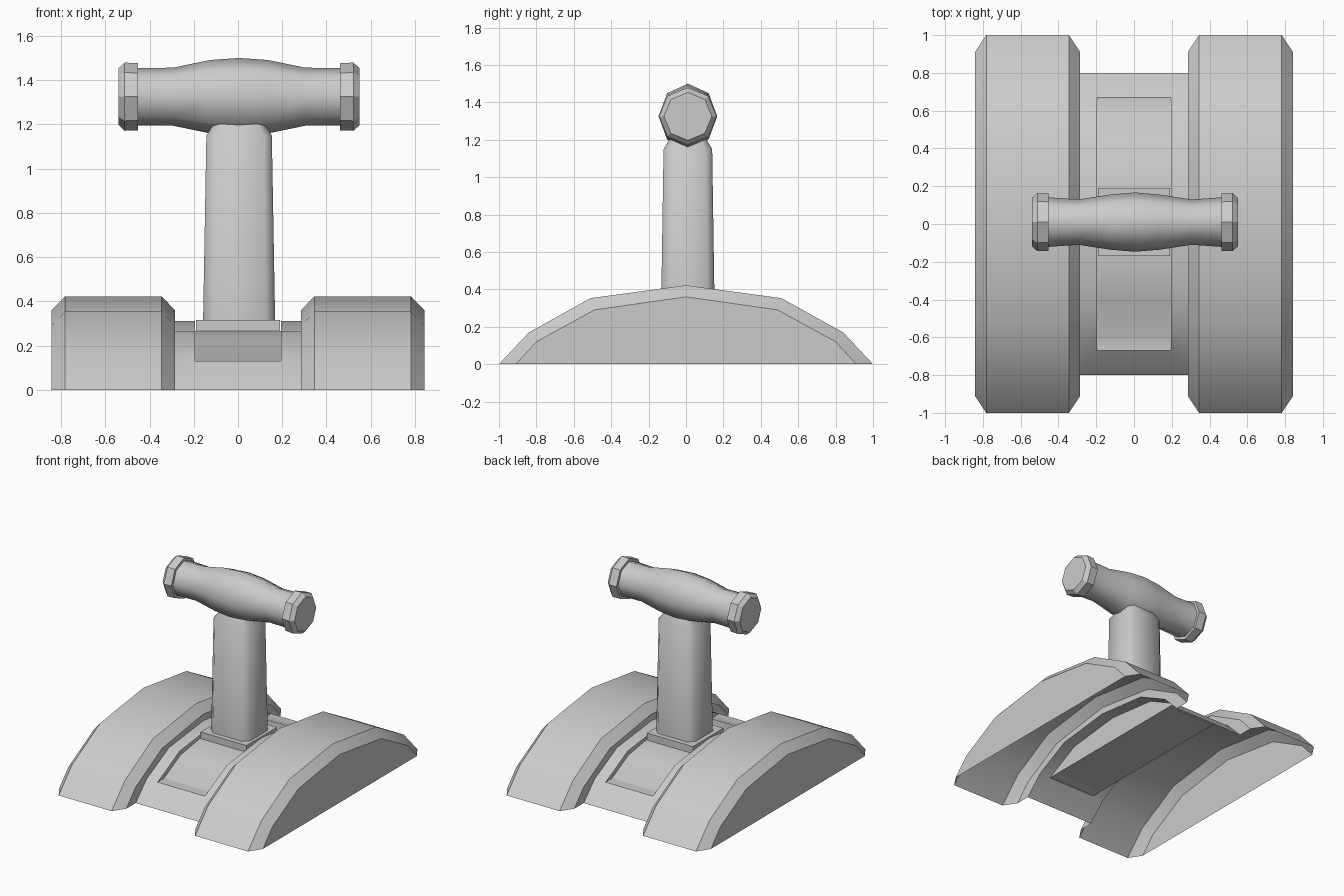
import bpy, bmesh, math

if "Cube" in bpy.data.objects:
    bpy.data.objects.remove(bpy.data.objects["Cube"])


def finish(name, bm, angle=30):
    bmesh.ops.remove_doubles(bm, verts=bm.verts, dist=0.0005)
    bmesh.ops.recalc_face_normals(bm, faces=bm.faces)
    me = bpy.data.meshes.new(name)
    bm.to_mesh(me)
    bm.free()
    ob = bpy.data.objects.new(name, me)
    bpy.context.collection.objects.link(ob)
    bpy.ops.object.select_all(action='DESELECT')
    ob.select_set(True)
    bpy.context.view_layer.objects.active = ob
    bpy.ops.object.shade_smooth_by_angle(angle=math.radians(angle))
    return ob


def loft(bm, rings, closed=True, caps=True):
    rows = [[bm.verts.new(p) for p in r] for r in rings]
    n = len(rows[0])
    for a, b in zip(rows, rows[1:]):
        for i in range(n if closed else n - 1):
            j = (i + 1) % n
            bm.faces.new((a[i], a[j], b[j], b[i]))
    if caps:
        bm.faces.new(rows[0])
        bm.faces.new(rows[-1])


def arch(half):
    """Mirror half an arch profile (y, z) given from the foot to the crown."""
    return [(-y, z) for y, z in half] + list(reversed(half[:-1]))


def at_x(x, prof):
    return [(x, y, z) for y, z in prof]


FULL = arch([(1.0, 0), (0.84, 0.17), (0.51, 0.353), (0, 0.422)])
SIDE = arch([(0.91, 0), (0.80, 0.12), (0.49, 0.29), (0, 0.36)])
MID = arch([(0.80, 0), (0.67, 0.13), (0.41, 0.263), (0, 0.31)])
SLOT = 0.195

# Base shell, open underneath: bevelled arches and the lower bridge rails
bm = bmesh.new()
for s in (-1, 1):
    loft(bm, [at_x(s * x, p) for x, p in ((0.842, SIDE), (0.782, FULL), (0.345, FULL),
                                          (0.285, SIDE), (0.285, MID), (SLOT, MID))],
         closed=False, caps=False)
    # outer side wall
    bm.faces.new([bm.verts.new(p) for p in at_x(s * 0.842, SIDE)])
    # bridge lip in front of and behind the slot
    bm.faces.new([bm.verts.new(p) for p in ((-SLOT, s * 0.8, 0), (SLOT, s * 0.8, 0),
                                            (SLOT, s * 0.67, 0.13), (-SLOT, s * 0.67, 0.13))])
finish("base_shell", bm)

# Recessed insert: slot walls, floor and sunken panels
bm = bmesh.new()
for x in (-SLOT, SLOT):
    bm.faces.new([bm.verts.new(p) for p in at_x(x, MID[1:-1])])
panel = arch([(0.67, 0.13), (0.595, 0.13), (0.40, 0.23), (0.17, 0.266), (0, 0.266)])
loft(bm, [at_x(x, panel) for x in (-SLOT, SLOT)], closed=True, caps=False)
finish("slot_insert", bm)

# Plate under the post
bm = bmesh.new()
loft(bm, [[(-0.19, -0.17, z), (0.19, -0.17, z), (0.19, 0.19, z), (-0.19, 0.19, z)]
          for z in (0.255, 0.316)])
finish("post_plate", bm)


# Tapered post with chamfered corners
def chamfered(hx, hy, c, z):
    q = [(hx, hy - c), (hx - c, hy)]
    pts = q + [(-x, y) for x, y in reversed(q)]
    pts += [(-x, -y) for x, y in pts]
    return [(x + 0.005, y + 0.01, z) for x, y in pts]


bm = bmesh.new()
loft(bm, [chamfered(0.163, 0.143, 0.042, 0.30), chamfered(0.148, 0.13, 0.036, 1.15),
          chamfered(0.115, 0.1, 0.03, 1.20), chamfered(0.11, 0.095, 0.03, 1.30)])
finish("post", bm, 50)


# Handle parts: eight-sided rings along x
def ring(x, ry, rz):
    return [(0.005 + x, 0.01 + ry * math.sin(i * math.pi / 4),
             1.325 + rz * math.cos(i * math.pi / 4)) for i in range(8)]


half = [(0.47, 0.132, 0.13), (0.30, 0.12, 0.131), (0.13, 0.146, 0.166)]
stations = [(-x, a, b) for x, a, b in half] + [(0, 0.157, 0.175)] + half[::-1]
bm = bmesh.new()
loft(bm, [ring(*st) for st in stations])
finish("handle_bar", bm, 50)

# End caps on the handle
for s, side in ((-1, "left"), (1, "right")):
    bm = bmesh.new()
    loft(bm, [ring(s * x, r, r) for x, r in ((0.457, 0.152), (0.517, 0.154), (0.545, 0.128))])
    finish("handle_cap_" + side, bm, 30)
